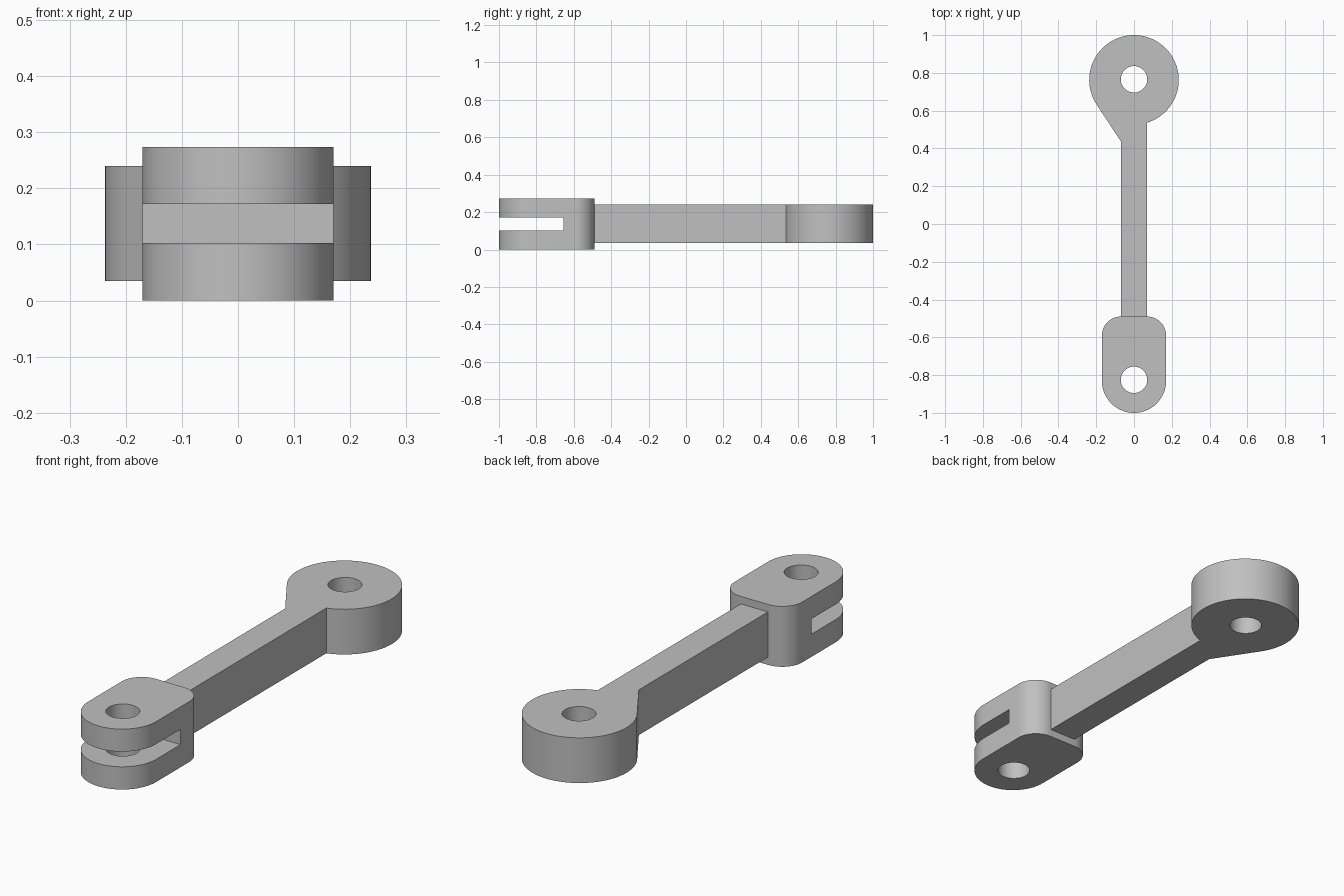
import bpy
import bmesh
from math import radians, cos, sin, acos, asin, pi

if "Cube" in bpy.data.objects:
    bpy.data.objects.remove(bpy.data.objects["Cube"], do_unlink=True)

grey = bpy.data.materials.new("plain grey")
grey.use_nodes = True
colour = (0.53, 0.53, 0.53, 1)
grey.diffuse_color = colour
grey.node_tree.nodes["Principled BSDF"].inputs["Base Color"].default_value = colour


def arc(cx, cy, r, start, end, steps):
    """Points along a circular arc, angles in radians."""
    angles = [start + (end - start) * i / steps for i in range(steps + 1)]
    return [(cx + r * cos(a), cy + r * sin(a)) for a in angles]


def extrude_outline(name, outline, z0, z1):
    """Solid prism from a counter-clockwise outline."""
    bm = bmesh.new()
    face = bm.faces.new([bm.verts.new((x, y, z0)) for x, y in outline])
    top = bmesh.ops.extrude_face_region(bm, geom=[face])["geom"]
    verts = [v for v in top if isinstance(v, bmesh.types.BMVert)]
    bmesh.ops.translate(bm, verts=verts, vec=(0, 0, z1 - z0))
    bmesh.ops.recalc_face_normals(bm, faces=bm.faces)
    mesh = bpy.data.meshes.new(name)
    bm.to_mesh(mesh)
    bm.free()
    mesh.materials.append(grey)
    obj = bpy.data.objects.new(name, mesh)
    bpy.context.collection.objects.link(obj)
    return obj


def select_only(obj):
    bpy.ops.object.select_all(action='DESELECT')
    obj.select_set(True)
    bpy.context.view_layer.objects.active = obj


def cut(obj, cutter):
    """Subtract the cutter, then discard it."""
    cutter.hide_render = True
    mod = obj.modifiers.new("cut", 'BOOLEAN')
    mod.operation = 'DIFFERENCE'
    mod.solver = 'EXACT'
    mod.object = cutter
    select_only(obj)
    bpy.ops.object.modifier_apply(modifier=mod.name)
    bpy.data.objects.remove(cutter, do_unlink=True)


def drill(obj, y):
    circle = arc(0, y, 0.07, 0, 2 * pi, 48)[:-1]
    cut(obj, extrude_outline("hole_cutter", circle, -0.1, 0.4))


# Rod and eye: one outline, with a tangent fillet on the right side only
half, eye_y, eye_r, neck_y = 0.068, 0.763, 0.237, 0.435
start = -acos(half / eye_r)
dx, dy = half, eye_y - neck_y
dist = (dx * dx + dy * dy) ** 0.5
end = pi + asin(dy / dist) + acos(eye_r / dist) - pi
# Tangent point, measured from the line that joins eye centre and neck
end = pi + asin(dy / dist) - acos(eye_r / dist)
outline = [(-half, -0.495), (half, -0.495)]
outline += arc(0, eye_y, eye_r, start, end, 80)
outline += [(-half, neck_y)]
rod = extrude_outline("rod_with_eye", outline, 0.035, 0.24)
drill(rod, eye_y + 0.003)

# Fork: rounded front end and rounded back corners
width, corner, back = 0.17, 0.1, -0.49
outline = arc(0, -1 + width, width, pi, 2 * pi, 48)
outline += arc(width - corner, back - corner, corner, 0, pi / 2, 16)
outline += arc(corner - width, back - corner, corner, pi / 2, pi, 16)
fork = extrude_outline("fork", outline, 0, 0.274)
slot = [(-0.3, -1.2), (0.3, -1.2), (0.3, -0.655), (-0.3, -0.655)]
cut(fork, extrude_outline("slot_cutter", slot, 0.103, 0.172))
drill(fork, -0.825)

for part in (rod, fork):
    select_only(part)
    bpy.ops.object.shade_smooth_by_angle(angle=radians(30))
